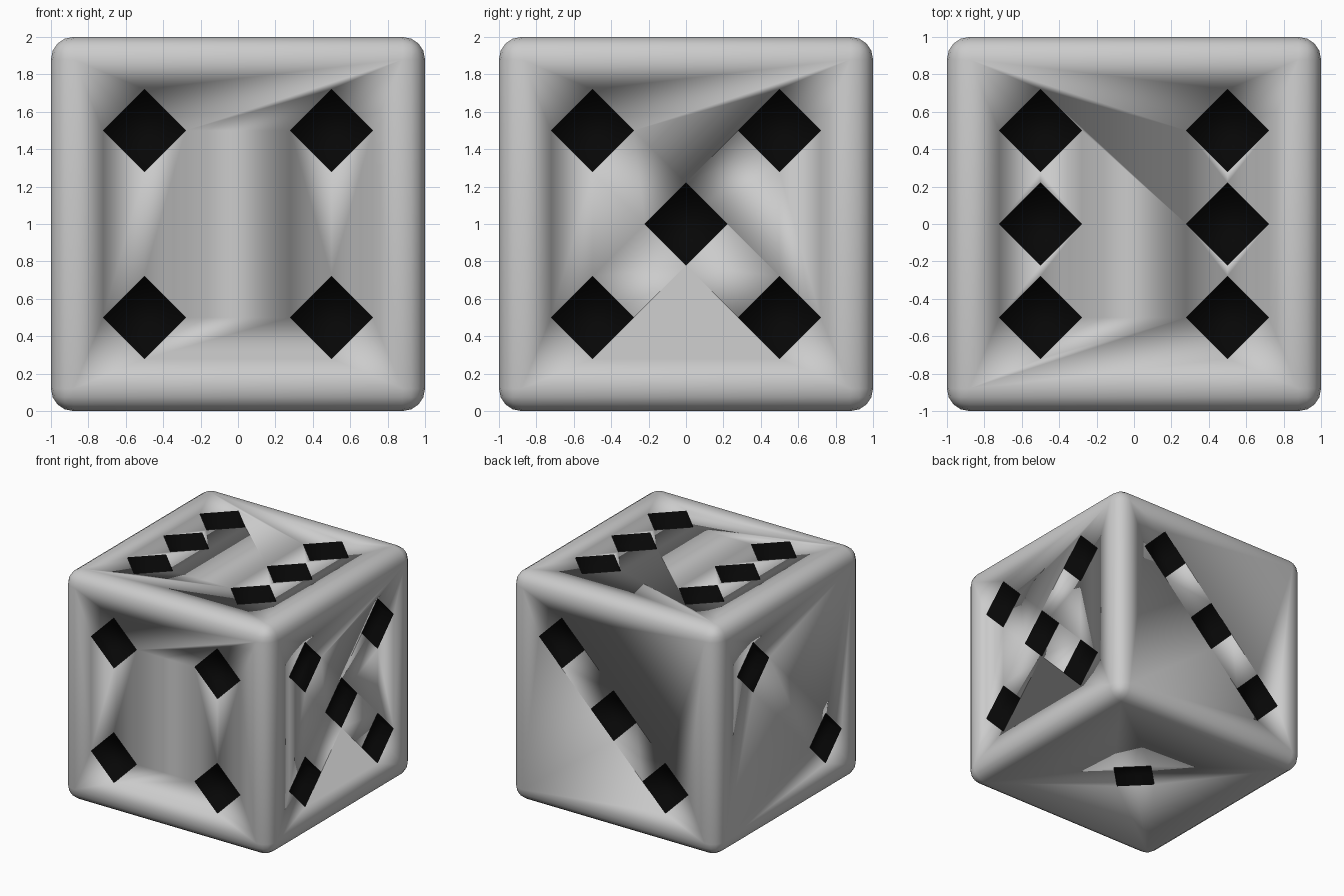
import bpy, bmesh
from mathutils import Matrix, Vector

if "Cube" in bpy.data.objects:
    bpy.data.objects.remove(bpy.data.objects["Cube"])

PIP_R, PIP_DEPTH, S = 0.22, 0.10, 0.5

# Rounded cube body
bpy.ops.mesh.primitive_cube_add(size=2, location=(0, 0, 1))
body = bpy.context.object
body.name = "die"
bev = body.modifiers.new("rounded_edges", 'BEVEL')
bev.width, bev.segments = 0.12, 4

# Pip layout per face: normal, sideways axis, up axis, positions
X, Y, Z = Vector((1, 0, 0)), Vector((0, 1, 0)), Vector((0, 0, 1))
four = [(a, b) for a in (-S, S) for b in (-S, S)]
faces = [
    (-Y, X, Z, four),
    (X, Y, Z, four + [(0, 0)]),
    (Z, X, Y, [(a, b) for a in (-S, S) for b in (-S, 0, S)]),
    (Y, -X, Z, [(-S, S), (0, 0), (S, -S)]),
    (-X, -Y, Z, [(-S, S), (S, -S)]),
    (-Z, X, -Y, [(0, 0)]),
]

# Four-sided pip cutters in one mesh
bm = bmesh.new()
for n, u, v, spots in faces:
    rot = Matrix((u, v, n)).transposed().to_4x4()
    for a, b in spots:
        pos = u * a + v * b + n + Z
        bmesh.ops.create_cone(bm, cap_ends=True, segments=4, radius1=PIP_R,
                              radius2=PIP_R, depth=2 * PIP_DEPTH,
                              matrix=Matrix.Translation(pos) @ rot)
bmesh.ops.recalc_face_normals(bm, faces=bm.faces)
mesh = bpy.data.meshes.new("pip_cutter")
bm.to_mesh(mesh)
bm.free()
cutter = bpy.data.objects.new("pip_cutter", mesh)
bpy.context.collection.objects.link(cutter)
cutter.hide_render = True

# Cut the pips, then discard the cutter
cut = body.modifiers.new("pips", 'BOOLEAN')
cut.operation, cut.solver, cut.object = 'DIFFERENCE', 'EXACT', cutter
bpy.context.view_layer.objects.active = body
for name in ("rounded_edges", "pips"):
    bpy.ops.object.modifier_apply(modifier=name)
bpy.data.objects.remove(cutter)

# Smooth body, black pip recesses
black = bpy.data.materials.new("pip_black")
black.diffuse_color = (0.002, 0.002, 0.002, 1)
black.use_nodes = True
black.node_tree.nodes["Principled BSDF"].inputs["Base Color"].default_value = black.diffuse_color
body.data.materials.clear()
body.data.materials.append(None)
body.data.materials.append(black)
for p in body.data.polygons:
    p.use_smooth = True
    low, mid, high = sorted(abs(c) for c in p.center)
    p.material_index = int(mid < 0.8 and high < 0.99)
